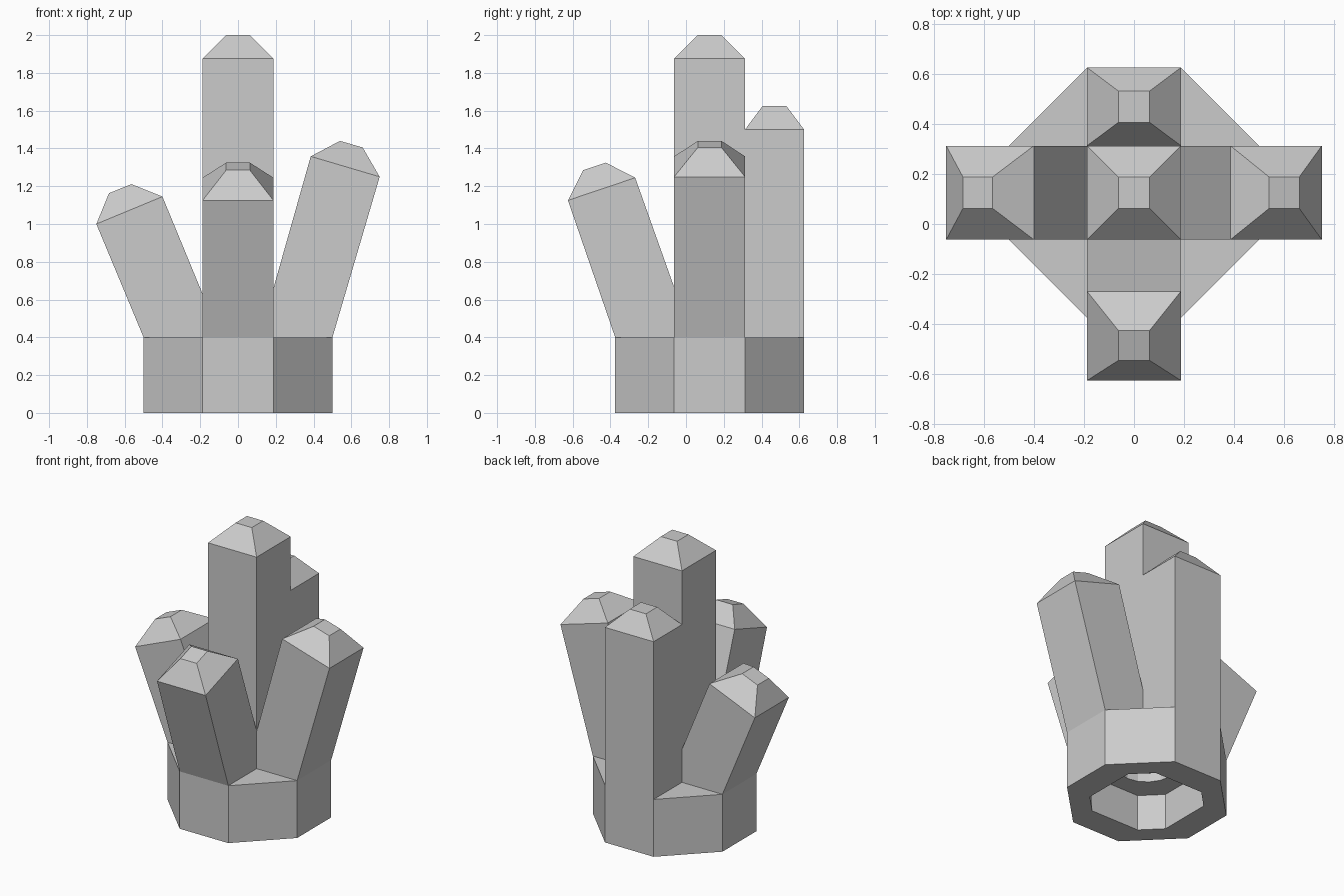
import bpy, bmesh
from math import sin, cos, tau, radians
from mathutils import Matrix, Vector

if "Cube" in bpy.data.objects:
    bpy.data.objects.remove(bpy.data.objects["Cube"])

W = 0.1875          # half width of every crystal
CENTRE = Vector((0, 0.125, 0))


def finish(bm, name):
    bmesh.ops.remove_doubles(bm, verts=bm.verts, dist=1e-5)
    bmesh.ops.recalc_face_normals(bm, faces=bm.faces)
    mesh = bpy.data.meshes.new(name)
    bm.to_mesh(mesh)
    bm.free()
    obj = bpy.data.objects.new(name, mesh)
    obj.location = CENTRE
    bpy.context.collection.objects.link(obj)


def ring(bm, pts, z):
    return [bm.verts.new((x, y, z)) for x, y in pts]


def bridge(bm, a, b):
    for i in range(len(a)):
        j = (i + 1) % len(a)
        bm.faces.new((a[i], a[j], b[j], b[i]))


def octagon(r):
    return [(W, -r), (r, -W), (r, W), (W, r), (-W, r), (-r, W), (-r, -W), (-W, -r)]


# Hollow eight-sided base
bm = bmesh.new()
top = ring(bm, octagon(0.5), 0.4)
outer = ring(bm, octagon(0.5), 0)
inner = ring(bm, octagon(0.3125), 0)
ceiling = ring(bm, octagon(0.3125), 0.25)
bridge(bm, top, outer)
bridge(bm, outer, inner)
bridge(bm, inner, ceiling)
# Round recess in the ceiling of the hollow
circle = [(W * cos(tau * i / 16), W * sin(tau * i / 16)) for i in range(16)]
low, high = ring(bm, circle, 0.25), ring(bm, circle, 0.3125)
bridge(bm, low, high)
bm.faces.new(high)
edges = [bm.edges.get((r[i], r[(i + 1) % len(r)])) or bm.edges.new((r[i], r[(i + 1) % len(r)]))
         for r in (ceiling, low) for i in range(len(r))]
bmesh.ops.triangle_fill(bm, edges=edges, use_beauty=True)
# Triangular ledges between the crystals
for i in range(0, 8, 2):
    a, b = top[i], top[i + 1]
    corner = bm.verts.new((W if a.co.x + b.co.x > 0 else -W,
                           W if a.co.y + b.co.y > 0 else -W, 0.4))
    bm.faces.new((a, b, corner))
finish(bm, "base")


def crystal(name, angle, profile, tip, inner_wall=True):
    """profile: inner foot, outer foot, outer shoulder, inner shoulder, (kink); tip: outer, inner"""
    bm = bmesh.new()
    sides = [[bm.verts.new((u, v, z)) for u, z in profile] for v in (-W, W)]
    tips = [[bm.verts.new((u, v, z)) for u, z in tip] for v in (-0.0625, 0.0625)]
    a, b = sides
    bm.faces.new(a)
    bm.faces.new(b)
    bm.faces.new((a[1], a[2], b[2], b[1]))
    if inner_wall:
        k = 4 % len(profile)
        bm.faces.new((a[3], a[k], b[k], b[3]))
    shoulder = [a[2], b[2], b[3], a[3]]
    cap = [tips[0][0], tips[1][0], tips[1][1], tips[0][1]]
    bridge(bm, shoulder, cap)
    bm.faces.new(cap)
    bm.transform(Matrix.Rotation(radians(angle), 4, 'Z'))
    finish(bm, name)


# Five crystals
foot = [(W, 0.4), (0.5, 0.4)]
crystal("centre_crystal", 0, [(-W, 0.4), (W, 0.4), (W, 1.875), (-W, 1.875)],
        [(0.0625, 2), (-0.0625, 2)])
crystal("back_crystal", 90, foot + [(0.5, 1.5), (W, 1.5)],
        [(0.406, 1.625), (0.281, 1.625)], inner_wall=False)
crystal("right_crystal", 0, foot + [(0.75, 1.25), (0.385, 1.358), (W, 0.66)],
        [(0.66, 1.405), (0.54, 1.44)])
crystal("left_crystal", 180, foot + [(0.75, 1.0), (0.40, 1.145), (W, 0.63)],
        [(0.683, 1.163), (0.565, 1.211)])
crystal("front_crystal", -90, foot + [(0.75, 1.125), (0.394, 1.245), (W, 0.665)],
        [(0.67, 1.285), (0.55, 1.325)])
